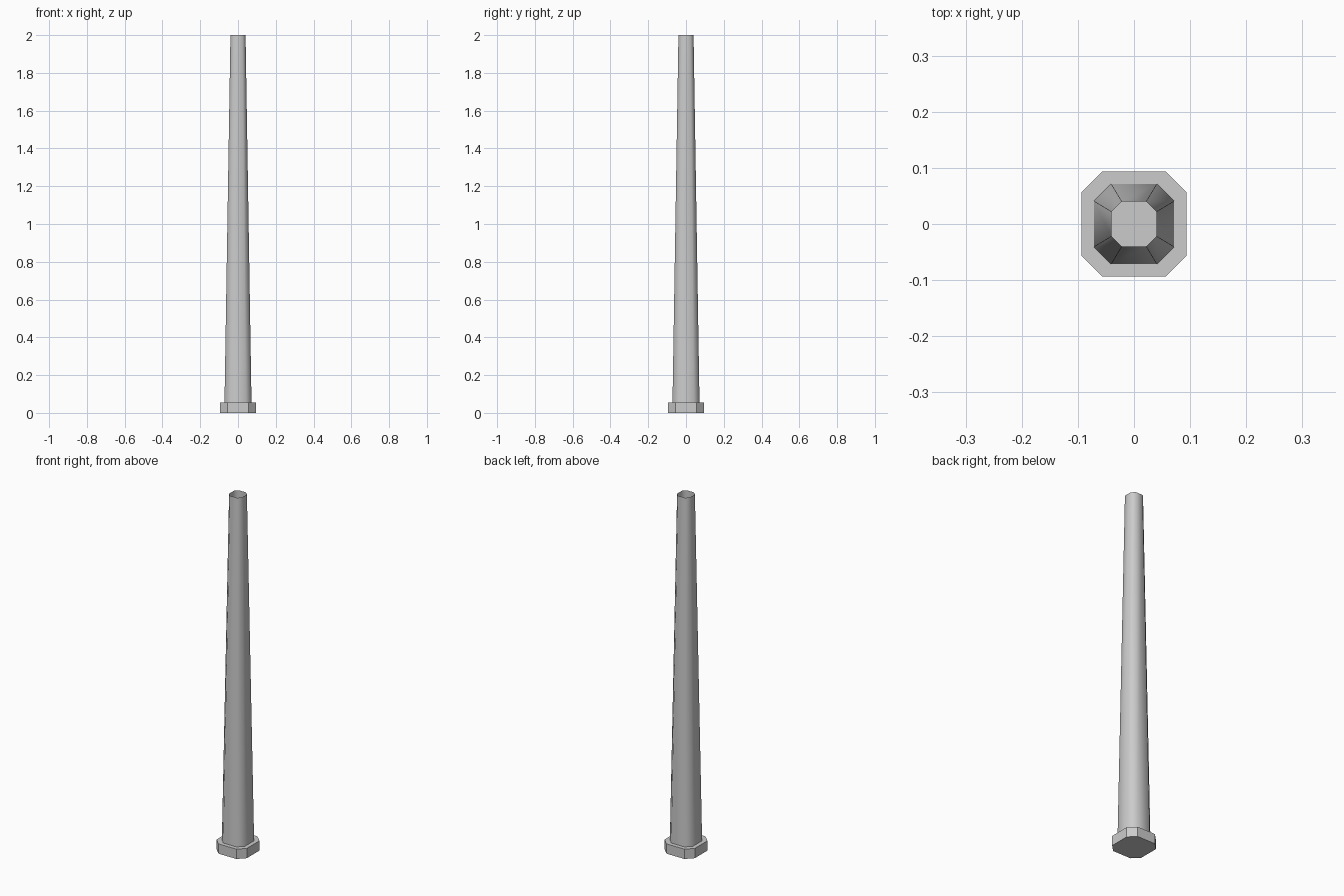
import bpy, bmesh

if "Cube" in bpy.data.objects:
    bpy.data.objects.remove(bpy.data.objects["Cube"])

def ring(bm, half, flat, z):
    # chamfered square: eight corners, counter-clockwise
    pts = [(half, -flat), (half, flat), (flat, half), (-flat, half),
           (-half, flat), (-half, -flat), (-flat, -half), (flat, -half)]
    return [bm.verts.new((x, y, z)) for x, y in pts]

def prism(name, lower, upper, capped):
    bm = bmesh.new()
    a, b = ring(bm, *lower), ring(bm, *upper)
    for i in range(8):
        j = (i + 1) % 8
        bm.faces.new((a[i], a[j], b[j], b[i]))
    if capped:
        bm.faces.new(a[::-1])
        bm.faces.new(b)
    mesh = bpy.data.meshes.new(name)
    bm.to_mesh(mesh)
    bm.free()
    obj = bpy.data.objects.new(name, mesh)
    bpy.context.collection.objects.link(obj)
    return obj

# Solid foot plate
prism("base", (0.094, 0.056, 0.0), (0.094, 0.056, 0.055), True)

# Tapered hollow shaft, open at the top, smooth around its sides
shaft = prism("shaft", (0.0715, 0.041, 0.055), (0.04, 0.022, 2.0), False)
for p in shaft.data.polygons:
    p.use_smooth = True
